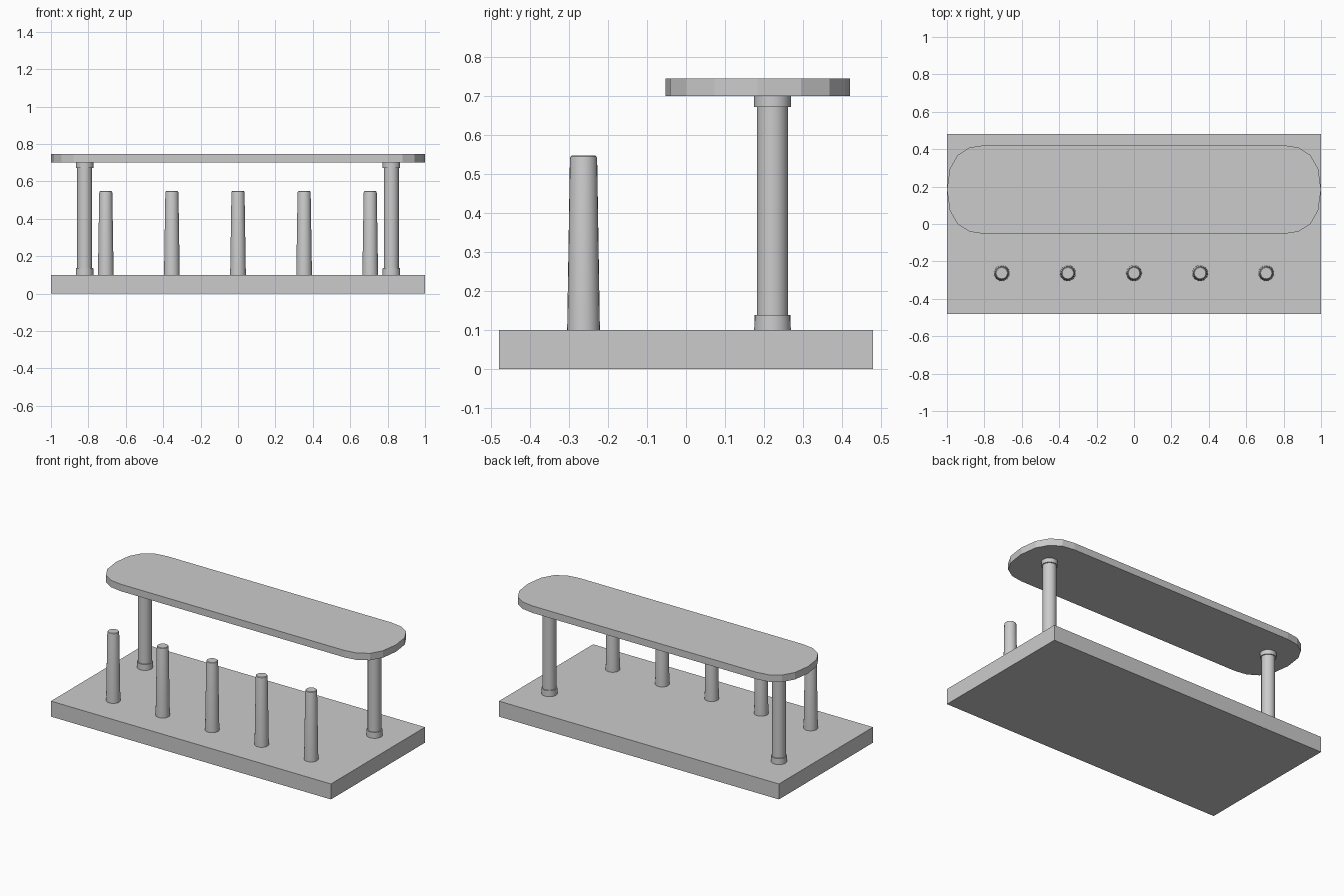
import bpy, bmesh, math
from mathutils import Vector
from mathutils.geometry import interpolate_bezier

if "Cube" in bpy.data.objects:
    bpy.data.objects.remove(bpy.data.objects["Cube"])


def finish(name, bm, loc=(0, 0, 0), smooth=False):
    bmesh.ops.recalc_face_normals(bm, faces=bm.faces)
    mesh = bpy.data.meshes.new(name)
    bm.to_mesh(mesh)
    bm.free()
    obj = bpy.data.objects.new(name, mesh)
    obj.location = loc
    bpy.context.collection.objects.link(obj)
    if smooth:
        bpy.ops.object.select_all(action='DESELECT')
        obj.select_set(True)
        bpy.context.view_layer.objects.active = obj
        bpy.ops.object.shade_smooth_by_angle(angle=math.radians(35))
    return obj


def prism(name, outline, z0, z1):
    bm = bmesh.new()
    face = bm.faces.new([bm.verts.new((x, y, z0)) for x, y in outline])
    top = bmesh.ops.extrude_face_region(bm, geom=[face], use_keep_orig=True)
    verts = [g for g in top['geom'] if isinstance(g, bmesh.types.BMVert)]
    bmesh.ops.translate(bm, verts=verts, vec=(0, 0, z1 - z0))
    return finish(name, bm)


def turned(name, profile, x, y, sides=24):
    """Closed lathe solid from (radius, height) pairs."""
    bm = bmesh.new()
    rings = [[bm.verts.new((r * math.cos(2 * math.pi * i / sides),
                            r * math.sin(2 * math.pi * i / sides), z))
              for i in range(sides)] for r, z in profile]
    for a, b in zip(rings, rings[1:]):
        for i in range(sides):
            j = (i + 1) % sides
            bm.faces.new((a[i], a[j], b[j], b[i]))
    bm.faces.new(rings[0])
    bm.faces.new(rings[-1])
    return finish(name, bm, (x, y, 0), smooth=True)


# Base board
prism("base_board", [(-1, -0.48), (1, -0.48), (1, 0.48), (-1, 0.48)], 0, 0.1)

# Top shelf with rounded ends
mid, half = 0.184, 0.237
quarter = interpolate_bezier(Vector((1, 0, 0)), Vector((1, 0.74 * half, 0)),
                             Vector((0.915, half, 0)), Vector((0.8, half, 0)), 5)
upper = [(p.x, p.y) for p in quarter]
upper += [(-x, y) for x, y in reversed(upper)]
lower = [(x, -y) for x, y in reversed(upper[1:-1])]
prism("top_shelf", [(x, y + mid) for x, y in upper + lower], 0.7, 0.745)

# Shelf posts with a collar at each end
post = [(0.047, 0.1), (0.046, 0.138), (0.04, 0.138),
        (0.04, 0.672), (0.047, 0.672), (0.047, 0.7)]
for side, x in (("left", -0.82), ("right", 0.82)):
    turned(side + "_post", post, x, 0.222)

# Row of tapered pegs with eased tips
peg = [(0.042, 0.1), (0.035, 0.538), (0.0335, 0.545), (0.030, 0.548)]
for i in range(5):
    turned(f"peg_{i + 1}", peg, (i - 2) * 0.3535, -0.263)
